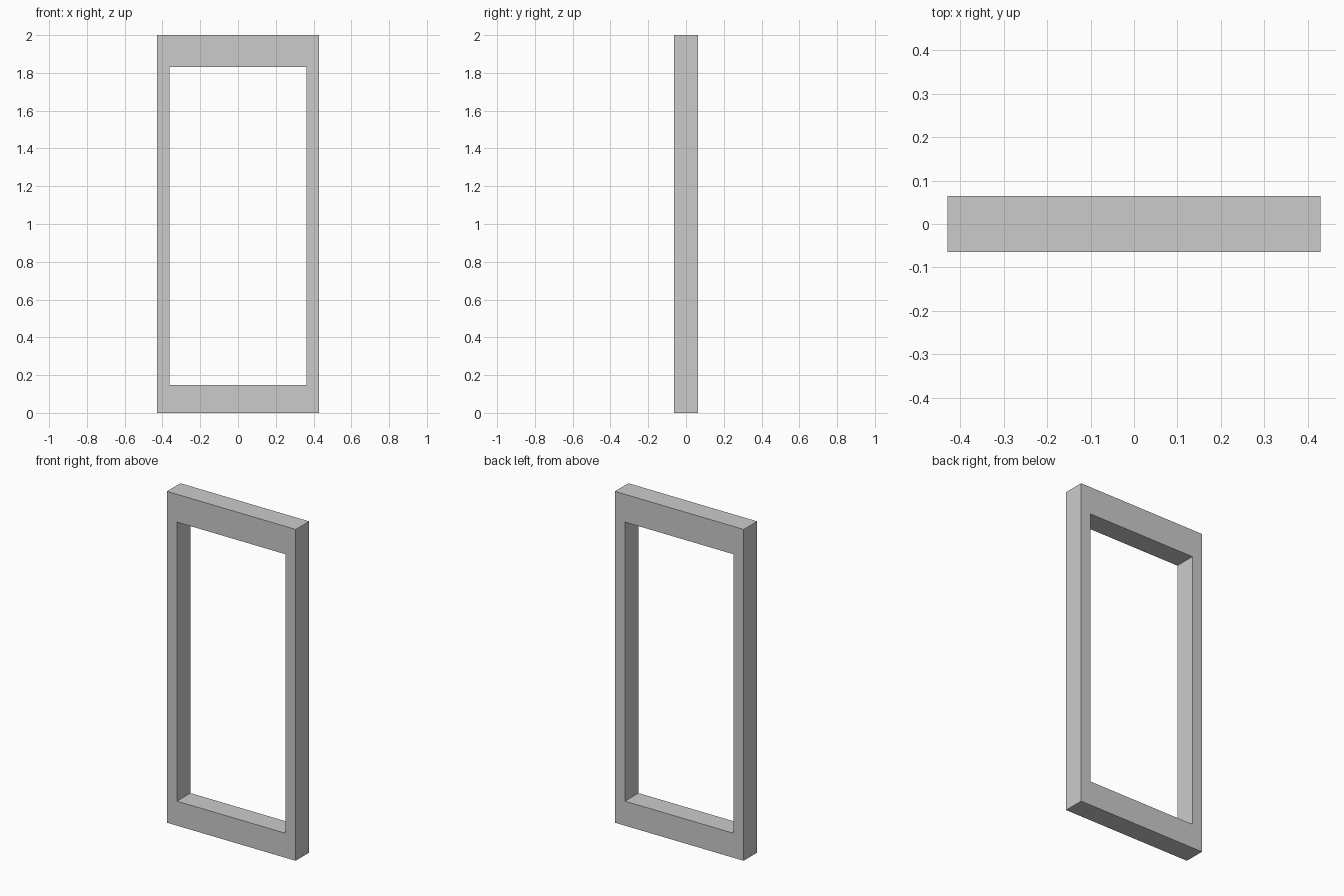
import bpy, bmesh
from mathutils import Vector

if "Cube" in bpy.data.objects:
    bpy.data.objects.remove(bpy.data.objects["Cube"])

HALF_W, HALF_D, HEIGHT = 0.43, 0.064, 2.0
OPEN_HALF_W, OPEN_BOTTOM, OPEN_TOP = 0.362, 0.148, 1.832


def rect(bm, half_w, z0, z1, y):
    corners = [(-half_w, z0), (half_w, z0), (half_w, z1), (-half_w, z1)]
    return [bm.verts.new((x, y, z)) for x, z in corners]


# Front face ring between the outer edge and the opening
bm = bmesh.new()
outer = rect(bm, HALF_W, 0, HEIGHT, -HALF_D)
inner = rect(bm, OPEN_HALF_W, OPEN_BOTTOM, OPEN_TOP, -HALF_D)
for i in range(4):
    j = (i + 1) % 4
    bm.faces.new((outer[i], outer[j], inner[j], inner[i]))

# Extrude the ring through the depth, keeping the front closed
ext = bmesh.ops.extrude_face_region(bm, geom=bm.faces[:], use_keep_orig=True)
moved = [v for v in ext["geom"] if isinstance(v, bmesh.types.BMVert)]
bmesh.ops.translate(bm, verts=moved, vec=Vector((0, 2 * HALF_D, 0)))
bmesh.ops.recalc_face_normals(bm, faces=bm.faces[:])

mesh = bpy.data.meshes.new("frame")
bm.to_mesh(mesh)
bm.free()
bpy.context.collection.objects.link(bpy.data.objects.new("frame", mesh))
